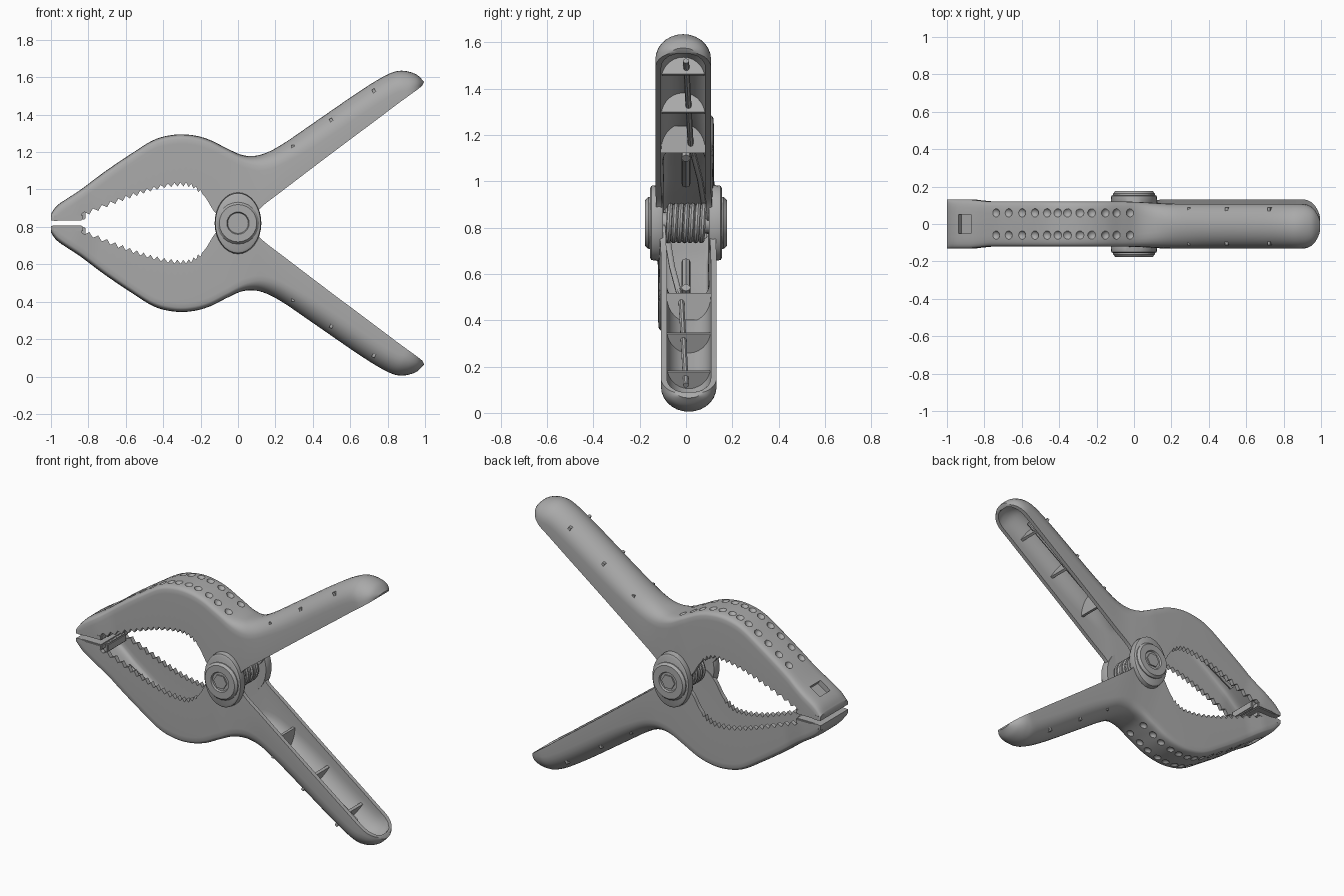
import bpy, bmesh, math
from mathutils import Vector, Matrix

if "Cube" in bpy.data.objects:
    bpy.data.objects.remove(bpy.data.objects["Cube"])

MID = 0.82  # height of the pivot axis

grey = bpy.data.materials.new("grey plastic")
grey.use_nodes = True
grey.diffuse_color = (0.4, 0.4, 0.4, 1)
grey.node_tree.nodes["Principled BSDF"].inputs["Base Color"].default_value = (0.4, 0.4, 0.4, 1)


def place(name, mesh, flipped=False, angle=35):
    """Put a mesh at pivot height; the lower half is the upper one turned over."""
    obj = bpy.data.objects.new(name, mesh)
    bpy.context.collection.objects.link(obj)
    obj.location.z = MID
    obj.rotation_euler.x = math.pi if flipped else 0
    if not mesh.materials:
        mesh.materials.append(grey)
    bpy.ops.object.select_all(action='DESELECT')
    obj.select_set(True)
    bpy.context.view_layer.objects.active = obj
    bpy.ops.object.shade_smooth_by_angle(angle=math.radians(angle))
    return obj


def to_mesh(bm, name):
    bmesh.ops.recalc_face_normals(bm, faces=bm.faces)
    mesh = bpy.data.meshes.new(name)
    bm.to_mesh(mesh)
    bm.free()
    return mesh


def add_box(bm, centre, size, rot=Matrix()):
    bmesh.ops.create_cube(bm, size=1, matrix=Matrix.Translation(centre) @ rot @ Matrix.Diagonal((*size, 1)))


def lathe(name, profile, segs, stretch=(1, 1)):
    """Revolve (radius, y) pairs about the pivot axis."""
    bm = bmesh.new()
    rings = []
    for r, y in profile:
        rings.append([bm.verts.new((r * stretch[0] * math.cos(math.tau * k / segs), y,
                                    r * stretch[1] * math.sin(math.tau * k / segs))) for k in range(segs)])
    for a, b in zip(rings, rings[1:]):
        for k in range(segs):
            j = (k + 1) % segs
            bm.faces.new((a[k], a[j], b[j], b[k]))
    bm.faces.new(rings[0])
    bm.faces.new(rings[-1])
    return place(name, to_mesh(bm, name))


def wire(name, points, radius):
    curve = bpy.data.curves.new(name, 'CURVE')
    curve.dimensions = '3D'
    curve.bevel_depth = radius
    curve.bevel_resolution = 2
    curve.use_fill_caps = True
    spline = curve.splines.new('POLY')
    spline.points.add(len(points) - 1)
    for p, co in zip(spline.points, points):
        p.co = (*co, 1)
    temp = bpy.data.objects.new(name, curve)
    mesh = bpy.data.meshes.new_from_object(temp)
    bpy.data.objects.remove(temp)
    return mesh


# Arm stations: back point (x, z) and open-edge point (x, z)
stations = [Vector(s) for s in (
    (-1, .87, -1, .835), (-.96, .92, -.95, .835), (-.84, 1, -.82, .87), (-.72, 1.09, -.68, .925),
    (-.58, 1.185, -.56, .97), (-.45, 1.265, -.45, 1.005), (-.34, 1.293, -.34, 1.025),
    (-.24, 1.29, -.25, 1.02), (-.15, 1.265, -.18, .965), (-.06, 1.22, -.125, .88),
    (.02, 1.185, -.06, .83), (.09, 1.18, .06, .835), (.16, 1.2, .13, .91), (.25, 1.25, .24, .995),
    (.4, 1.353, .47, 1.17), (.65, 1.525, .74, 1.372), (.79, 1.61, .85, 1.455),
    (.87, 1.635, .905, 1.495), (.95, 1.617, .96, 1.535), (.995, 1.575, .985, 1.555))]
STEPS = 6


def spline_sample(i, t):
    n = len(stations) - 1
    a, b, c, d = (stations[min(max(k, 0), n)] for k in range(i - 1, i + 3))
    return 0.5 * (2 * b + (c - a) * t + (2 * a - 5 * b + 4 * c - d) * t * t + (3 * b - a - 3 * c + d) * t ** 3)


samples = [spline_sample(i, k / STEPS) for i in range(len(stations) - 1) for k in range(STEPS)]
samples.append(stations[-1])
pairs = [(Vector((s[0], 0, s[1] - MID)), Vector((s[2], 0, s[3] - MID))) for s in samples]


def nearest(x):
    """Back point, inward direction and depth of the arm near x."""
    back, edge = min(pairs, key=lambda p: abs(p[0].x - x))
    return back, (edge - back).normalized(), (edge - back).length


def handle_blend(x):
    u = min(max((x + 0.05) / 0.3, 0), 1)
    return u * u * (3 - 2 * u)


# Hollow U-section arm with a toothed jaw edge
ARC = 14
bm = bmesh.new()
rings = []
for i, (back, edge) in enumerate(pairs):
    axis = (edge - back).normalized()
    depth = (edge - back).length
    if -0.82 < edge.x < -0.2:
        depth += 0.011 if i % 2 else -0.011
    h = handle_blend(back.x)
    half = 0.12 + 0.012 * max(0, min(1, (-0.78 - back.x) / 0.1))
    u = max(0, (back.x - 0.86) / 0.135)
    half *= math.sqrt(max(0.1, 1 - 0.85 * u * u))
    crown = min(0.05 + 0.06 * h, 0.8 * depth)
    power = 0.45 + 0.55 * h
    solid = i < STEPS or i > len(pairs) - 4

    def section(half, top):
        pts = [(half, depth)]
        for k in range(ARC + 1):
            a = math.pi * k / ARC
            c, s = math.cos(a), max(math.sin(a), 0)
            y = math.copysign(abs(c) ** power, c) * half
            pts.append((y, min(top + crown * (1 - s ** power), depth)))
        return pts + [(-half, depth)]

    outer = section(half, 0)
    inner = section(half - 0.025, depth if solid else 0.035)
    shift = -0.012 * h
    rings.append([bm.verts.new(back + axis * d + Vector((0, y + shift, 0))) for y, d in outer + inner[::-1]])
count = len(rings[0])
for a, b in zip(rings, rings[1:]):
    for k in range(count):
        j = (k + 1) % count
        bm.faces.new((a[k], a[j], b[j], b[k]))
for ring in (rings[0], rings[-1]):
    for k in range(count // 2 - 1):
        bm.faces.new((ring[k], ring[k + 1], ring[count - 2 - k], ring[count - 1 - k]))
upper = place("upper_arm", to_mesh(bm, "upper_arm"))

# Two rows of grip dents and the slot behind the jaw tip
bm = bmesh.new()
for k in range(12):
    back, axis, _ = nearest(-0.74 + 0.065 * k)
    for y in (-0.06, 0.06):
        bmesh.ops.create_icosphere(bm, subdivisions=2, radius=0.027,
                                   matrix=Matrix.Translation(back - axis * 0.013 + Vector((0, y, 0))))
back, axis, _ = nearest(-0.9)
add_box(bm, back, (0.08, 0.1, 0.06), Matrix.Rotation(-0.6, 4, 'Y'))
cutter = place("grip_cutter", to_mesh(bm, "grip_cutter"))
cutter.hide_render = True
mod = upper.modifiers.new("grip", 'BOOLEAN')
mod.operation = 'DIFFERENCE'
mod.solver = 'EXACT'
mod.object = cutter
bpy.context.view_layer.objects.active = upper
bpy.context.view_layer.update()
bpy.ops.object.modifier_apply(modifier=mod.name)
bpy.data.objects.remove(cutter)
place("lower_arm", upper.data, True)

# Cross ribs inside the handle
bm = bmesh.new()
for x in (0.3, 0.5, 0.7):
    back, axis, depth = nearest(x)
    add_box(bm, back + axis * depth * 0.42 + Vector((0, -0.012, 0)), (0.016, 0.2, depth * 0.5),
            Vector((0, 0, 1)).rotation_difference(axis).to_matrix().to_4x4())
ribs = to_mesh(bm, "handle_ribs")

# Clamping pad at the jaw tip
bm = bmesh.new()
add_box(bm, (-0.91, 0, 0.03), (0.16, 0.264, 0.034))
add_box(bm, (-0.84, 0, 0.045), (0.05, 0.18, 0.05))
bmesh.ops.bevel(bm, geom=bm.edges[:], offset=0.006, segments=2, affect='EDGES')
pad = to_mesh(bm, "jaw_pad")

# Stiffening bar along the jaw channel
bar = wire("jaw_bar", [b + (e - b) * 0.45 for b, e in pairs if -0.78 < b.x < -0.1], 0.02)

for side, flipped in (("upper", False), ("lower", True)):
    for name, mesh in (("handle_ribs", ribs), ("jaw_pad", pad), ("jaw_bar", bar)):
        place(side + "_" + name, mesh, flipped)

# Pivot: axle, oval collars, end caps and hex bolt heads
lathe("axle", [(0.045, -0.12), (0.045, 0.12)], 20)
for side, s in (("front", -1), ("back", 1)):
    lathe(side + "_collar", [(0.95, 0.1 * s), (1, 0.115 * s), (0.97, 0.15 * s), (0.9, 0.156 * s)],
          32, (0.125, 0.165))
    lathe(side + "_cap", [(0.112, 0.1 * s), (0.112, 0.162 * s), (0.1, 0.176 * s), (0.06, 0.176 * s),
                          (0.055, 0.166 * s)], 24)
    lathe(side + "_bolt", [(0.044, 0.15 * s), (0.044, 0.174 * s)], 6)

# Torsion spring with a leg in each handle
TURNS, R = 6, 0.075
start = math.radians(115)
sweep = math.tau * TURNS + 2 * start
coil = []
for k in range(161):
    t = k / 160
    a = start - sweep * t
    coil.append(Vector((R * math.cos(a), 0.08 - 0.16 * t, R * math.sin(a))))
leg = [Vector((0.12, 0.06, 0.19)), Vector((0.3, 0.02, 0.34)), Vector((0.8, 0.0, 0.7))]
low = [Vector((p.x, -p.y, -p.z)) for p in leg]
place("spring", wire("spring", leg[::-1] + coil + low, 0.013))
